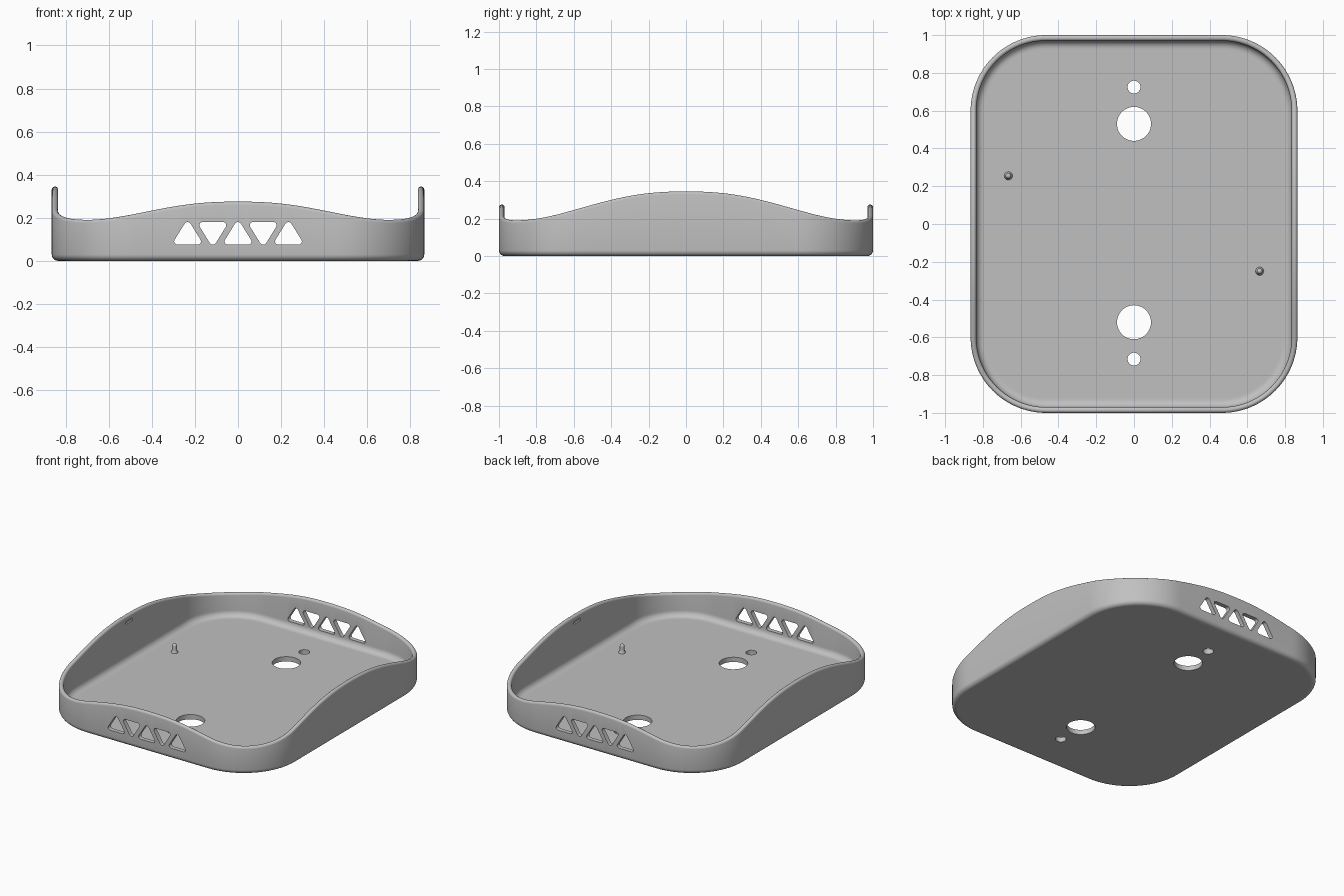
import bpy, bmesh, math
from mathutils import Matrix

cube = bpy.data.objects.get("Cube")
if cube:
    bpy.data.objects.remove(cube)

HX, HY, CORNER, WALL, FLOOR = 0.865, 1.0, 0.4, 0.03, 0.033

grey = bpy.data.materials.new("light_grey")
grey.use_nodes = True
grey.diffuse_color = (0.53, 0.53, 0.53, 1)
bsdf = next(n for n in grey.node_tree.nodes if n.type == 'BSDF_PRINCIPLED')
bsdf.inputs["Base Color"].default_value = (0.53, 0.53, 0.53, 1)


def make_object(name, bm):
    bmesh.ops.recalc_face_normals(bm, faces=bm.faces[:])
    mesh = bpy.data.meshes.new(name)
    bm.to_mesh(mesh)
    bm.free()
    mesh.materials.append(grey)
    obj = bpy.data.objects.new(name, mesh)
    bpy.context.collection.objects.link(obj)
    return obj


def activate(obj):
    bpy.ops.object.select_all(action='DESELECT')
    obj.select_set(True)
    bpy.context.view_layer.objects.active = obj


def loft(bm, rings):
    """Skin a list of equal closed rings and cap both ends."""
    rows = [[bm.verts.new(p) for p in ring] for ring in rings]
    n = len(rows[0])
    for a, b in zip(rows, rows[1:]):
        for i in range(n):
            j = (i + 1) % n
            bm.faces.new((a[i], a[j], b[j], b[i]))
    bm.faces.new(rows[0])
    bm.faces.new(rows[-1])


def arc(cx, cz, r, start, end, steps):
    angles = [math.radians(start + (end - start) * i / steps) for i in range(steps + 1)]
    return [(cx + r * math.cos(a), cz + r * math.sin(a)) for a in angles]


# Rounded rectangle outline: points on the outer edge with outward normals
def outline(corner_steps=24, side_steps=36):
    pts = []
    for k, (sx, sy) in enumerate([(1, 1), (-1, 1), (-1, -1), (1, -1)]):
        cx, cy = sx * (HX - CORNER), sy * (HY - CORNER)
        for i in range(corner_steps + 1):
            a = math.pi / 2 * (k + i / corner_steps)
            n = (math.cos(a), math.sin(a))
            pts.append((cx + CORNER * n[0], cy + CORNER * n[1], *n))
        x, y, nx, ny = pts[-1]
        dx, dy = ((-2 * sx * (HX - CORNER), 0), (0, -2 * sy * (HY - CORNER)))[k % 2]
        for i in range(1, side_steps):
            t = i / side_steps
            pts.append((x + dx * t, y + dy * t, nx, ny))
    return pts


def swell(v, reach):
    t = min(abs(v) / reach, 1)
    return math.cos(math.pi / 2 * t ** 1.2) ** 2


def rim_height(x, y):
    return 0.19 + 0.085 * swell(x, 0.72) + 0.155 * swell(y, 0.93)


# Wall section as (inset, height, follows_rim)
half = WALL / 2
section = [(0.06, 0, 0), (0.04, 0, 0)]
section += [(d, z, 0) for d, z in arc(0.03, 0.03, 0.03, 270, 180, 6)]
section += [(d, z, 1) for d, z in arc(half, -half, half, 180, 0, 8)]
section += [(d, z, 0) for d, z in arc(WALL + 0.04, FLOOR + 0.04, 0.04, 180, 270, 6)]
section += [(0.08, FLOOR, 0), (0.1, FLOOR, 0)]

edge = outline()
bm = bmesh.new()
loft(bm, [[(x - nx * d, y - ny * d, z + rim * rim_height(x, y)) for x, y, nx, ny in edge]
          for d, z, rim in section])
tray = make_object("tray", bm)

# Cutters: floor holes, triangular vents and shallow side slots
bm = bmesh.new()
for y, r in [(0.53, 0.09), (-0.52, 0.09), (0.725, 0.034), (-0.715, 0.034)]:
    bmesh.ops.create_cone(bm, cap_ends=True, segments=48, radius1=r, radius2=r, depth=0.3,
                          matrix=Matrix.Translation((0, y, 0)))


def rounded_triangle(cx, flip):
    pts = []
    for k in range(3):
        mid = 90 + 120 * k
        c = math.radians(mid)
        pts += arc(0.05 * math.cos(c), 0.05 * math.sin(c), 0.015, mid - 60, mid + 60, 6)
    base = 0.115 if flip > 0 else 0.14
    return [(cx + 1.07 * px, base + flip * pz) for px, pz in pts]


for k in range(5):
    tri = rounded_triangle((k - 2) * 0.117, 1 if k % 2 == 0 else -1)
    loft(bm, [[(x, y, z) for x, z in tri] for y in (-1.2, 1.2)])
for s in (-1, 1):
    bmesh.ops.create_cube(bm, size=1, matrix=Matrix.Translation((s * (HX - WALL), 0, 0.3))
                          @ Matrix.Diagonal((0.024, 0.07, 0.02, 1)))
cutter = make_object("opening_cutter", bm)
cutter.hide_render = True

cut = tray.modifiers.new("openings", 'BOOLEAN')
cut.operation = 'DIFFERENCE'
cut.solver = 'EXACT'
cut.object = cutter
activate(tray)
bpy.ops.object.modifier_apply(modifier=cut.name)
bpy.data.objects.remove(cutter)
bpy.ops.object.shade_smooth_by_angle(angle=math.radians(30))

# Locating pins with a flared foot and a domed tip
pin_profile = [(0.022, -0.01), (0.022, 0.003), (0.017, 0.01), (0.015, 0.02)]
pin_profile += arc(0, 0.045, 0.015, 0, 80, 5)
for name, x, y in [("right_pin", -0.665, 0.255), ("left_pin", 0.665, -0.25)]:
    bm = bmesh.new()
    loft(bm, [[(x + r * math.cos(math.tau * i / 24), y + r * math.sin(math.tau * i / 24), FLOOR + z)
               for i in range(24)] for r, z in pin_profile])
    activate(make_object(name, bm))
    bpy.ops.object.shade_smooth_by_angle(angle=math.radians(40))
